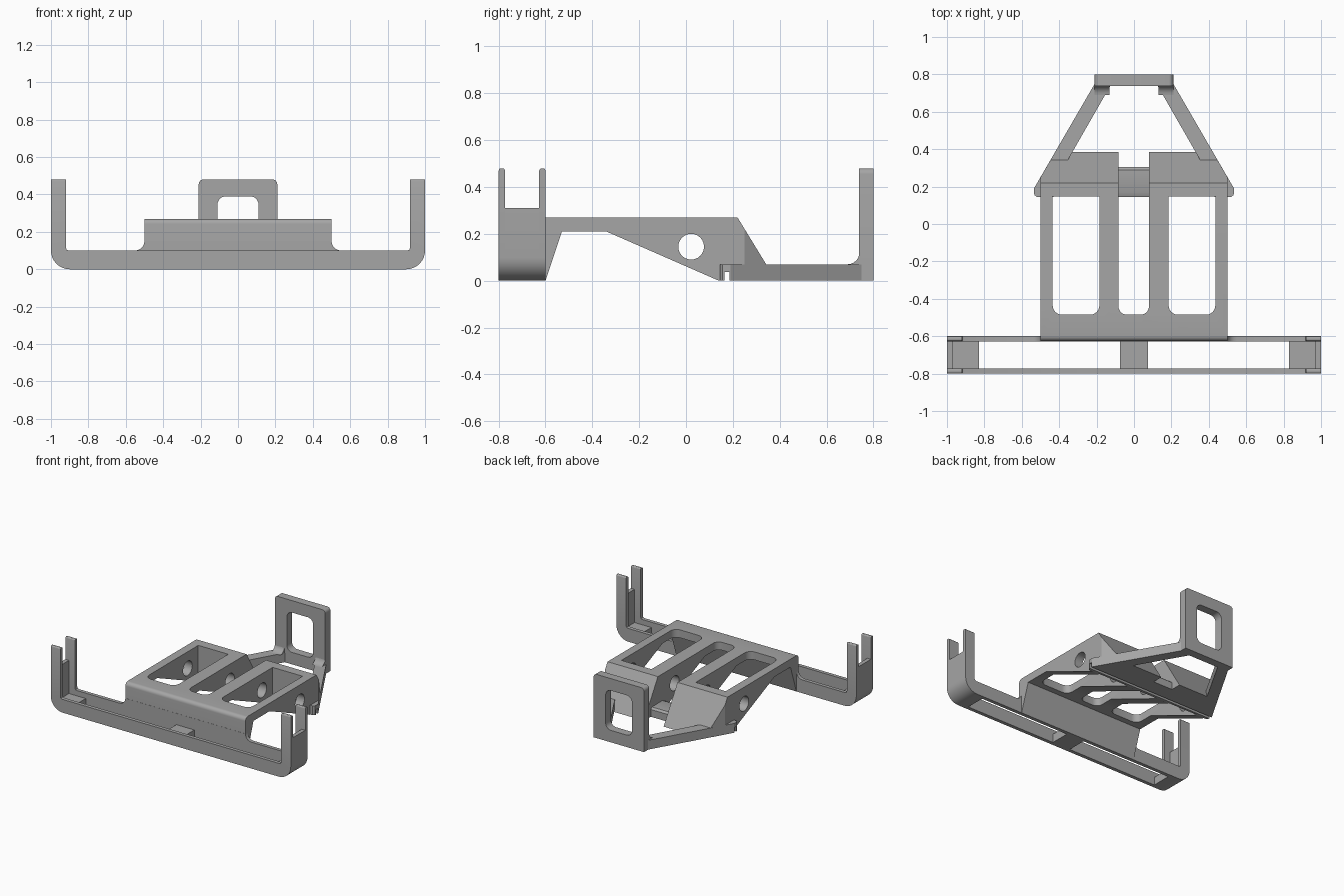
import bpy
import bmesh
from math import sin, cos, pi

old = bpy.data.objects.get("Cube")
if old:
    bpy.data.objects.remove(old, do_unlink=True)

grey = bpy.data.materials.new("plain grey")
grey.use_nodes = True
COLOUR = (0.38, 0.38, 0.38, 1)
grey.diffuse_color = COLOUR
grey.node_tree.nodes["Principled BSDF"].inputs["Base Color"].default_value = COLOUR


def prism(name, pts, axis, a, b):
    """Extrude a flat outline along one axis from a to b."""
    place = {"x": lambda u, v, t: (t, u, v),
             "y": lambda u, v, t: (u, t, v),
             "z": lambda u, v, t: (u, v, t)}[axis]
    bm = bmesh.new()
    low = [bm.verts.new(place(u, v, a)) for u, v in pts]
    high = [bm.verts.new(place(u, v, b)) for u, v in pts]
    bm.faces.new(low)
    bm.faces.new(high)
    n = len(pts)
    for i in range(n):
        j = (i + 1) % n
        bm.faces.new((low[i], low[j], high[j], high[i]))
    bmesh.ops.recalc_face_normals(bm, faces=bm.faces)
    mesh = bpy.data.meshes.new(name)
    bm.to_mesh(mesh)
    bm.free()
    mesh.materials.append(grey)
    ob = bpy.data.objects.new(name, mesh)
    bpy.context.collection.objects.link(ob)
    return ob


def activate(ob):
    bpy.ops.object.select_all(action="DESELECT")
    ob.select_set(True)
    bpy.context.view_layer.objects.active = ob


def cut(ob, cutter, operation="DIFFERENCE"):
    """Apply a boolean and discard the cutter."""
    mod = ob.modifiers.new("cut", "BOOLEAN")
    mod.operation = operation
    mod.solver = "EXACT"
    mod.object = cutter
    cutter.hide_render = True
    activate(ob)
    bpy.ops.object.modifier_apply(modifier=mod.name)
    bpy.data.objects.remove(cutter, do_unlink=True)


def arc(cx, cy, r, start, end, n=6):
    step = (end - start) / n
    return [(cx + r * cos((start + i * step) * pi / 180),
             cy + r * sin((start + i * step) * pi / 180)) for i in range(n + 1)]


def rounded(x0, x1, y0, y1, r_low, r_high):
    """Rectangle with its low and high corners rounded."""
    pts = []
    for x, y, r, start in ((x0, y0, r_low, 180), (x1, y0, r_low, 270),
                           (x1, y1, r_high, 0), (x0, y1, r_high, 90)):
        if r:
            sx = 1 if x == x0 else -1
            sy = 1 if y == y0 else -1
            pts += arc(x + sx * r, y + sy * r, r, start, start + 90)
        else:
            pts.append((x, y))
    return pts


def rect(x0, x1, y0, y1):
    return rounded(x0, x1, y0, y1, 0, 0)


def both_sides(half):
    """Complete an outline from its +x half, listed bottom to top."""
    return half + [(-x, z) for x, z in reversed(half)]


def round_tops(ob, z, size):
    """Round the long top edges of the prongs."""
    bm = bmesh.new()
    bm.from_mesh(ob.data)
    edges = [e for e in bm.edges
             if all(abs(v.co.z - z) < 0.001 for v in e.verts)
             and abs(e.verts[0].co.y - e.verts[1].co.y) < 0.001]
    bmesh.ops.bevel(bm, geom=edges, offset=size, segments=3, affect="EDGES", profile=0.5)
    bm.to_mesh(ob.data)
    bm.free()


# Front tray: two long walls ending in prongs
TOP = 0.48
outer = arc(0.9, 0.1, 0.1, 270, 360, 8) + [(1, TOP), (0.92, TOP)]
inner = [(0.92, 0.115), (0.916, 0.104), (0.905, 0.1)]
fillet = arc(0.55, 0.15, 0.05, 270, 180, 5)
front_wall = prism("tray_front_wall", both_sides(outer + inner), "y", -0.8, -0.773)
back_wall = prism("tray_back_wall", both_sides(outer + inner + fillet), "y", -0.627, -0.6)
for wall in (front_wall, back_wall):
    round_tops(wall, TOP, 0.011)

# Tray ends and centre bridge
for side, s in (("left", 1), ("right", -1)):
    end = arc(0.9, 0.1, 0.1, 270, 360, 8) + [
        (1, 0.31), (0.97, 0.31), (0.97, 0.06), (0.83, 0.06), (0.83, 0)]
    prism(side + "_tray_end", [(s * x, z) for x, z in end], "y", -0.775, -0.625)
prism("tray_centre_bridge", rect(-0.075, 0.075, 0, 0.065), "y", -0.775, -0.624)

# Main body: side profile trimmed to the tapered plan
profile = [(-0.626, 0), (-0.6, 0), (-0.53, 0.21), (-0.34, 0.21), (0.14, 0),
           (0.385, 0), (0.22, 0.27)] + arc(-0.598, 0.242, 0.028, 90, 180)
body = prism("body", profile, "x", -0.5, 0.5)
plan = both_sides([(0.5, -0.7), (0.5, 0.25), (0.413, 0.4)])
cut(body, prism("plan_cutter", [(x * 1, y) for x, y in plan], "z", -0.1, 0.4), "INTERSECT")

# Top openings, round holes through the ribs and the rear notch
for s in (-1, 1):
    x0, x1 = sorted((s * 0.185, s * 0.435))
    cut(body, prism("opening_cutter", rounded(x0, x1, -0.485, 0.148, 0.05, 0), "z", -0.1, 0.4))
cut(body, prism("notch_cutter", rounded(-0.083, 0.08, -0.485, 0.5, 0.045, 0), "z", -0.1, 0.4))
cut(body, prism("hole_cutter", arc(0.022, 0.145, 0.055, 0, 345, 23), "x", -0.7, 0.7))


def clip_slot(ob):
    cut(ob, prism("slot_cutter", rect(0.165, 0.186, -0.1, 0.038), "x", -0.7, 0.7))


clip_slot(body)

# Low bar across the rear notch
bar = [(0.145, 0), (0.305, 0), (0.305, 0.055), (0.29, 0.068), (0.17, 0.07), (0.145, 0.06)]
notch_bar = prism("notch_bar", bar, "x", -0.09, 0.09)
clip_slot(notch_bar)

# Rear arms with fillets rising into the loop
arm_plan = [(0.43, 0.145), (0.52, 0.145), (0.533, 0.155), (0.535, 0.19),
            (0.21, 0.75), (0.12, 0.75), (0.355, 0.34), (0.43, 0.2)]
arms = []
for side, s in (("left", 1), ("right", -1)):
    arm = prism(side + "_arm", [(s * x, y) for x, y in arm_plan], "z", 0, 0.07)
    clip_slot(arm)
    arms.append(arm)
    curve = [(0.745, 0.065)] + arc(0.69, 0.12, 0.05, 270, 360) + [(0.745, 0.12)]
    x0, x1 = sorted((s * 0.13, s * 0.21))
    arms.append(prism(side + "_arm_fillet", curve, "x", x0, x1))

# Upright rear loop
loop = prism("rear_loop", rounded(-0.21, 0.21, 0, TOP, 0, 0.025), "y", 0.738, 0.8)
cut(loop, prism("window_cutter", rounded(-0.11, 0.11, 0.09, 0.39, 0.045, 0.045), "y", 0.6, 0.9))

# Smooth the curved surfaces and keep crisp edges
for ob in list(bpy.context.scene.objects):
    if ob.type == "MESH" and grey.name in ob.data.materials:
        activate(ob)
        bpy.ops.object.shade_smooth_by_angle(angle=0.5)
